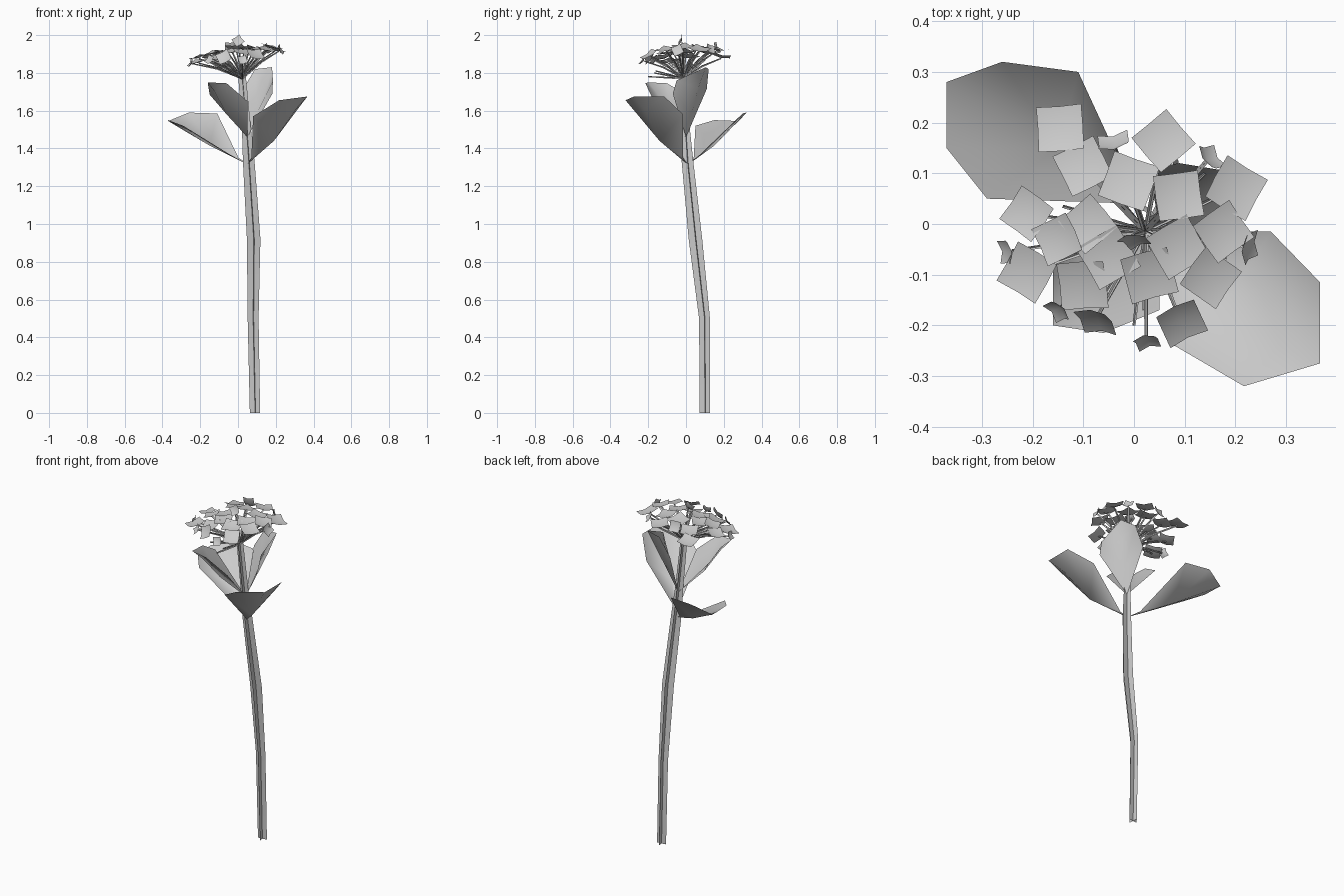
import bpy, math, random
from mathutils import Vector, Matrix

if "Cube" in bpy.data.objects:
    bpy.data.objects.remove(bpy.data.objects["Cube"])

random.seed(4)


def make(name, verts, faces, smooth=True):
    me = bpy.data.meshes.new(name)
    me.from_pydata([tuple(v) for v in verts], [], faces)
    me.update()
    ob = bpy.data.objects.new(name, me)
    bpy.context.collection.objects.link(ob)
    for p in me.polygons:
        p.use_smooth = smooth
    return ob


def crossed_strip(path, widths, u, v):
    """Two flat ribbons crossing along a path."""
    verts, faces = [], []
    for axis in (u, v):
        start = len(verts)
        for p, w in zip(path, widths):
            verts += [Vector(p) - axis * w / 2, Vector(p) + axis * w / 2]
        for i in range(len(path) - 1):
            a = start + 2 * i
            faces.append((a, a + 1, a + 3, a + 2))
    return verts, faces


# Main stem: crossed cards along a gently bent path, turned slightly
stem_path = [(.090, .10, 0), (.08, .098, .5), (.083, .05, .92),
             (.057, .008, 1.33), (.045, -.003, 1.5), (.02, -.014, 1.8)]
turn = Matrix.Rotation(math.radians(6), 3, 'Z')
make("stem", *crossed_strip(stem_path, (.055, .058, .072, .062, .048, .04),
                            turn @ Vector((1, 0, 0)), turn @ Vector((0, 1, 0))))

# Leaves: base, midrib (2), side pair, upper side pair, tip
leaf_faces = [(0, 3, 1), (0, 1, 4), (1, 3, 5, 2), (1, 2, 6, 4), (2, 5, 7), (2, 7, 6)]
leaves = {
    "lower_leaf_left": [(.01, .04, 1.335), (-.15, .15, 1.415), (-.295, .23, 1.50),
                        (-.29, .05, 1.52), (-.11, .30, 1.585),
                        (-.37, .15, 1.55), (-.26, .32, 1.59), (-.37, .28, 1.545)],
    "lower_leaf_right": [(.07, -.015, 1.335), (.19, -.14, 1.44), (.305, -.22, 1.605),
                         (.08, -.24, 1.57), (.27, -.015, 1.58),
                         (.217, -.32, 1.655), (.367, -.115, 1.675), (.367, -.275, 1.675)],
    "upper_leaf_left": [(.05, 0, 1.46), (-.06, -.085, 1.58), (-.12, -.155, 1.695),
                        (.05, -.17, 1.65), (-.15, .0, 1.685),
                        (-.06, -.215, 1.745), (-.16, -.10, 1.745), (-.16, -.20, 1.75)],
    "upper_leaf_right": [(.05, 0, 1.46), (.10, .03, 1.585), (.152, .065, 1.72),
                         (.182, -.07, 1.69), (.028, .11, 1.715),
                         (.185, -.05, 1.76), (.09, .12, 1.82), (.18, .105, 1.83)],
}
stem_joint = Vector((.052, .008, 1.318))
for name, pts in leaves.items():
    pts, faces = [Vector(p) for p in pts], list(leaf_faces)
    if name.startswith("lower"):
        # short neck joining the leaf to the stem
        q1, q2 = pts[0].lerp(pts[3], .06), pts[0].lerp(pts[4], .06)
        pts += [stem_joint, q1, q2]
        faces[0:2] = [(0, 9, 3, 1), (0, 1, 4, 10)]
        faces += [(8, 9, 0), (8, 0, 10)]
    make(name, pts, faces)

# Florets: x, y, size, turn in degrees, tilt in degrees
florets = [
    (-.145, .188, .09, 4, 14), (-.10, .113, .09, 27, 12), (-.01, .083, .095, 70, 12),
    (.058, .163, .09, 40, 10), (.087, .055, .09, 8, 10), (.20, .07, .095, 60, 18),
    (.175, -.015, .09, 35, 14), (-.21, .02, .08, 55, 16), (-.15, -.03, .08, 25, 20),
    (-.09, 0, .085, 40, 10), (-.21, -.095, .09, 60, 16), (-.05, -.065, .095, 30, 10),
    (-.10, -.12, .095, 5, 20), (.03, -.10, .095, 15, 16), (.085, -.045, .095, 30, 10),
    (.15, -.105, .09, 55, 16), (.093, -.193, .082, 25, 35), (-.075, -.19, .07, 10, 60),
    (-.04, .16, .06, 10, 65), (.15, .13, .05, 20, 60), (.025, -.23, .045, 20, 60),
    (-.25, -.055, .045, 5, 65), (.225, -.045, .055, 15, 65), (-.15, -.17, .045, 30, 60),
    (0, -.03, .05, 35, 65),
]
stalk_base = Vector((.022, -.014, 1.77))
fv, ff, sv, sf = [], [], [], []


def add_stalk(end, w=.012, bow=.012):
    mid = stalk_base.lerp(end, .5) + Vector((0, 0, bow))
    d = (end - stalk_base).normalized()
    u = d.orthogonal().normalized()
    verts, faces = crossed_strip([stalk_base, mid, end], (w, w, w * .7), u, d.cross(u))
    n = len(sv)
    sv.extend(verts)
    sf.extend(tuple(i + n for i in f) for f in faces)


for x, y, size, spin, tilt in florets:
    r2 = x * x + y * y
    z = 1.935 - .8 * r2 + .1 * y + .11 * x + random.uniform(-.012, .012)
    if r2 < .002:
        z = 1.968
    c = Vector((x, y, z))
    # lean outward from the centre of the head
    side = Vector((-y, x, 0)).normalized()
    rot = Matrix.Rotation(math.radians(tilt), 3, side) @ Matrix.Rotation(math.radians(spin), 3, 'Z')
    n = len(fv)
    for j in (-1, 0, 1):
        for i in (-1, 0, 1):
            lift = .008 * (i * i + j * j) - .008
            fv.append(c + rot @ Vector((i * size / 2, j * size / 2, lift)))
    for j in range(2):
        for i in range(2):
            a = n + 3 * j + i
            ff.append((a, a + 1, a + 4, a + 3))
    add_stalk(c - rot @ Vector((0, 0, .010)))

# Bare short stalks low on the head
for end in [(0, -.20, 1.78), (-.07, -.16, 1.81), (-.14, .035, 1.85),
            (.14, .10, 1.87), (.02, -.17, 1.80)]:
    add_stalk(Vector(end), .012, 0)

make("florets", fv, ff)
make("floret_stalks", sv, sf, False)
